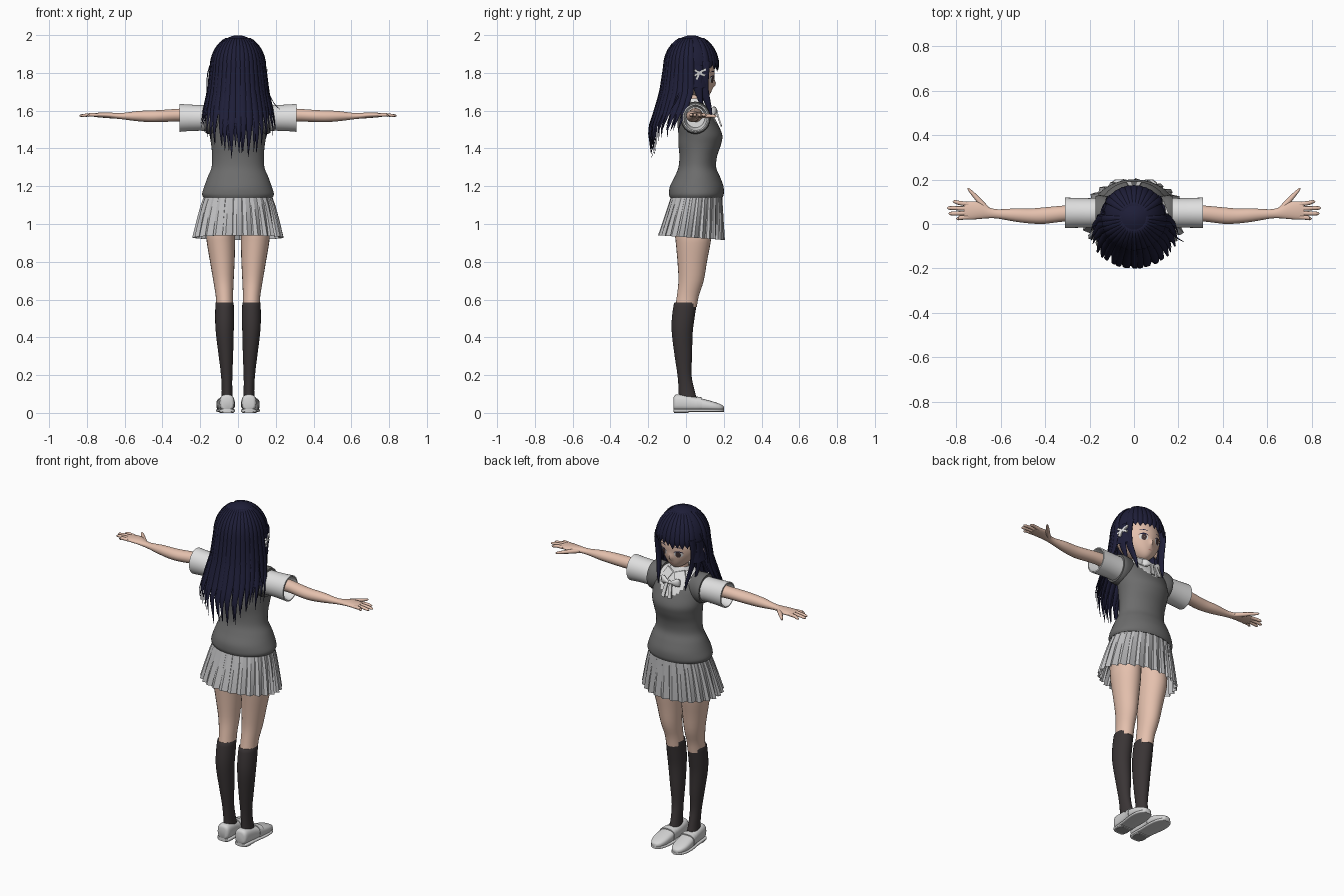
import bpy, bmesh, math, random
from mathutils import Vector
from mathutils.bvhtree import BVHTree

random.seed(4)
if "Cube" in bpy.data.objects:
    bpy.data.objects.remove(bpy.data.objects["Cube"])


def material(name, r, g, b):
    m = bpy.data.materials.new(name)
    m.use_nodes = True
    m.diffuse_color = (r, g, b, 1)
    m.node_tree.nodes["Principled BSDF"].inputs["Base Color"].default_value = (r, g, b, 1)
    return m


SKIN = material("skin", .78, .53, .42)
HAIR = material("navy hair", .013, .013, .04)
VEST = material("grey knit", .15, .15, .15)
SHIRT = material("white cloth", .74, .74, .74)
SKIRT = material("light grey pleats", .5, .5, .51)
SOCK = material("charcoal sock", .042, .035, .036)
SHOE = material("pale shoe", .66, .66, .66)
SOLE = material("grey sole", .3, .3, .3)
EYE = material("dark brown eye", .06, .035, .035)
LIP = material("soft lip", .5, .2, .17)


def finish(name, bm, *mats, mirror=False, angle=50):
    bmesh.ops.recalc_face_normals(bm, faces=bm.faces)
    mesh = bpy.data.meshes.new(name)
    bm.to_mesh(mesh)
    bm.free()
    ob = bpy.data.objects.new(name, mesh)
    bpy.context.collection.objects.link(ob)
    for m in mats:
        mesh.materials.append(m)
    bpy.ops.object.select_all(action='DESELECT')
    ob.select_set(True)
    bpy.context.view_layer.objects.active = ob
    if angle:
        bpy.ops.object.shade_smooth_by_angle(angle=math.radians(angle))
    if mirror:
        ob.modifiers.new("mirror", 'MIRROR').use_mirror_merge = False
    return ob


def skin_rings(bm, rings, caps=True):
    rows = [[bm.verts.new(p) for p in r] for r in rings]
    n = len(rows[0])
    for a, b in zip(rows, rows[1:]):
        for i in range(n):
            bm.faces.new((a[i], a[(i + 1) % n], b[(i + 1) % n], b[i]))
    if caps:
        bm.faces.new(rows[0])
        bm.faces.new(rows[-1])


def smooth_rows(rows, steps):
    """Catmull-Rom interpolation between cross-section rows."""
    out = []
    for i in range(len(rows) - 1):
        p = [Vector(rows[max(0, min(len(rows) - 1, i + k))]) for k in (-1, 0, 1, 2)]
        for s in range(steps):
            t = s / steps
            out.append(p[1] + (p[2] - p[0]) * (t / 2)
                       + (2 * p[0] - 5 * p[1] + 4 * p[2] - p[3]) * (t * t / 2)
                       + (3 * p[1] - p[0] - 3 * p[2] + p[3]) * (t ** 3 / 2))
    return out + [Vector(rows[-1])]


def loft(bm, rows, axis='z', n=24, steps=3, power=1.0, caps=True):
    """Rows are (position on axis, centre 1, centre 2, radius 1, radius 2)."""
    rings = []
    for t, c1, c2, r1, r2 in smooth_rows(rows, steps):
        ring = []
        for i in range(n):
            a = math.tau * i / n
            c, s = (math.copysign(abs(f(a)) ** power, f(a)) for f in (math.cos, math.sin))
            u, v = c1 + r1 * c, c2 + r2 * s
            ring.append({'z': (u, v, t), 'x': (t, u, v), 'y': (u, t, v)}[axis])
        rings.append(ring)
    skin_rings(bm, rings, caps)


def span(rows, cx=0):
    """Turn (z, half width, back y, front y) into loft rows."""
    return [(z, cx, (b + f) / 2, w, (f - b) / 2) for z, w, b, f in rows]


# Knitted vest with a rounded neck opening showing the shirt
bm = bmesh.new()
loft(bm, span([(1.14, .183, -.085, .193), (1.16, .19, -.09, .2), (1.2, .178, -.085, .198),
               (1.25, .16, -.06, .18), (1.3, .14, -.04, .16), (1.36, .137, -.035, .165),
               (1.42, .142, -.04, .185), (1.47, .15, -.04, .192), (1.53, .155, -.045, .168),
               (1.58, .16, -.04, .14), (1.62, .13, -.03, .115), (1.645, .07, -.01, .095)]),
     n=64, steps=5)
for f in bm.faces:
    c = f.calc_center_median()
    if (c.y > .05 and c.z > 1.52 + 9 * c.x ** 2) or c.z > 1.635:
        f.material_index = 1
finish("vest", bm, VEST, SHIRT)

# Vest armholes and short sleeves with hollow cuffs
bm = bmesh.new()
loft(bm, [(.1, .05, 1.562, .07, .085), (.15, .05, 1.562, .08, .086), (.172, .05, 1.562, .076, .08)], 'x')
finish("vest_armholes", bm, VEST, mirror=True)
bm = bmesh.new()
loft(bm, [(.13, .05, 1.56, .068, .07), (.2, .05, 1.562, .066, .068), (.26, .05, 1.562, .067, .07),
          (.31, .05, 1.562, .069, .074), (.311, .05, 1.562, .062, .067), (.25, .05, 1.565, .05, .055)],
     'x', steps=1, n=32)
finish("sleeves", bm, SHIRT, mirror=True)

# Pleated skirt with a knife-pleat zigzag
bm = bmesh.new()
rings, pleats = [], 26
for k in range(5):
    t = k / 4
    ring = []
    for i in range(pleats * 3):
        a = math.tau * (i + (0, .1, .75)[i % 3]) / (pleats * 3)
        d = 1 + (0, .03, -.045)[i % 3] * (.4 + t)
        z = 1.15 - t * (.222 + .012 * math.sin(a))
        ring.append(((.178 + .055 * t ** .8) * d * math.cos(a),
                     .057 - .028 * t + (.133 + .037 * t) * d * math.sin(a), z))
    rings.append(ring)
skin_rings(bm, rings, caps=False)
finish("skirt", bm, SKIRT, angle=15)

# Hips and bare legs
bm = bmesh.new()
loft(bm, span([(1.03, .1, -.03, .1), (1.06, .16, -.07, .16), (1.14, .165, -.07, .17)]))
finish("hips", bm, SHIRT)
bm = bmesh.new()
loft(bm, [(1.1, .088, .04, .085, .1), (.95, .091, .038, .077, .096), (.9, .09, .038, .075, .092),
          (.8, .083, .033, .065, .078), (.7, .077, .027, .054, .067), (.62, .072, .01, .046, .058),
          (.56, .07, 0, .045, .057)])
finish("legs", bm, SKIN, mirror=True)

# Knee socks
bm = bmesh.new()
loft(bm, [(.57, .071, 0, .044, .055), (.582, .071, -.003, .048, .06), (.5, .071, -.015, .05, .06),
          (.42, .07, -.02, .047, .055), (.3, .064, -.014, .038, .046), (.2, .06, -.008, .03, .037),
          (.12, .058, .003, .028, .042), (.06, .058, .012, .032, .05)])
finish("socks", bm, SOCK, mirror=True)

# Loafers: upper, instep strap, sole and heel
upper = [(-.066, .058, .05, .024, .03), (-.055, .058, .054, .037, .042), (-.01, .059, .053, .041, .043),
         (.04, .062, .048, .043, .038), (.1, .066, .041, .048, .031), (.15, .068, .034, .045, .024),
         (.185, .068, .028, .032, .017), (.2, .068, .024, .014, .01)]
bm = bmesh.new()
loft(bm, upper, 'y', power=.75)
loft(bm, [(.055, .063, .048, .046, .039), (.085, .065, .046, .05, .036)], 'y', power=.75)
finish("shoes", bm, SHOE, mirror=True)
bm = bmesh.new()
loft(bm, [(y, x, .013, w + .003, .008) for y, x, z, w, h in upper], 'y', power=.5)
loft(bm, [(-.064, .058, .01, .028, .01), (-.05, .058, .01, .038, .01), (.012, .06, .01, .042, .01)], 'y', power=.5)
finish("shoe_soles", bm, SHOE, mirror=True)
bm = bmesh.new()
loft(bm, [(.0, .06, -.025, .036, .03), (.004, .06, -.025, .036, .03)], power=.6)
finish("heel_pads", bm, SOLE, mirror=True)

# Arms, hands and fingers
bm = bmesh.new()
loft(bm, [(.18, .05, 1.575, .042, .042), (.3, .048, 1.577, .036, .034), (.4, .038, 1.572, .037, .032),
          (.46, .036, 1.57, .034, .031), (.53, .04, 1.571, .03, .027), (.61, .045, 1.571, .021, .017),
          (.65, .05, 1.573, .024, .015), (.69, .06, 1.576, .037, .015), (.73, .061, 1.577, .041, .013),
          (.765, .06, 1.577, .038, .009)], 'x')
for y0, x1, y1 in ((.089, .815, .1), (.069, .84, .072), (.049, .833, .047), (.031, .8, .024)):
    loft(bm, [(.745, y0, 1.577, .0105, .0095), (.785, (y0 + y1) / 2, 1.578, .0095, .009),
              (x1 - .01, y1, 1.574, .008, .007), (x1, y1, 1.573, .002, .002)], 'x', n=10)
loft(bm, [(.65, .06, 1.572, .014, .012), (.69, .097, 1.572, .018, .012), (.72, .13, 1.572, .014, .009),
          (.742, .153, 1.571, .008, .007), (.749, .16, 1.571, .002, .002)], 'x', n=12)
finish("arms", bm, SKIN, mirror=True)

# Neck and head with a tapered jaw, nose and ears
bm = bmesh.new()
loft(bm, [(1.6, 0, .045, .055, .05), (1.64, 0, .045, .042, .043), (1.72, 0, .05, .04, .043)])
finish("neck", bm, SKIN)
bm = bmesh.new()
bmesh.ops.create_uvsphere(bm, u_segments=48, v_segments=32, radius=1)
for v in bm.verts:
    x, y, z = v.co
    k = max(0, -z)
    nose = math.exp(-(x / .1) ** 2 - ((z + .42) / .13) ** 2) * (.014 if y > 0 else 0)
    v.co = (x * .118 * (1 - .38 * k ** 2), .035 + y * .117 * (1 - .1 * k) + .045 * k ** 2 + nose, 1.8 + z * .138)
head_tree = BVHTree.FromBMesh(bm)
finish("head", bm, SKIN)
bm = bmesh.new()
loft(bm, [(.105, .035, 1.77, .012, .02), (.135, .03, 1.772, .02, .03), (.148, .025, 1.775, .012, .02)], 'x')
finish("ears", bm, SKIN, mirror=True)


def face_plate(name, mat, cx, cz, rx, rz, lift, mirror=True, bend=0):
    """Thin disc laid onto the face."""
    bm = bmesh.new()
    rings = []
    for s in (1, .75, .5, .25, .02):
        ring = []
        for i in range(20):
            u, w = s * math.cos(math.tau * i / 20), s * math.sin(math.tau * i / 20)
            x, z = cx + rx * u, cz + rz * w - bend * u * u
            hit = head_tree.ray_cast(Vector((x, 1, z)), Vector((0, -1, 0)))[0]
            ring.append((x, hit.y + lift, z))
        rings.append(ring)
    skin_rings(bm, rings, caps=False)
    finish(name, bm, mat, mirror=mirror)


face_plate("eye_whites", SHIRT, .047, 1.765, .023, .017, .0015)
face_plate("irises", EYE, .046, 1.765, .014, .018, .003)
face_plate("eyelashes", HAIR, .048, 1.784, .026, .0035, .004, bend=.008)
face_plate("eyebrows", HAIR, .048, 1.808, .024, .002, .002, bend=.005)
face_plate("mouth", LIP, 0, 1.703, .013, .002, .002, mirror=False)

# Shirt collar with folded points, and neck bow
bm = bmesh.new()
loft(bm, [(1.615, 0, .045, .085, .075), (1.645, 0, .043, .062, .06), (1.665, 0, .04, .052, .052),
          (1.66, 0, .042, .046, .046)], caps=False, n=32)
finish("collar", bm, SHIRT)
bm = bmesh.new()
for pts in (((.004, .108, 1.64), (.055, .085, 1.655), (.085, .11, 1.6), (.04, .15, 1.575)),
            ((.004, .157, 1.595), (.022, .16, 1.59), (.034, .182, 1.52), (.012, .184, 1.515))):
    skin_rings(bm, [pts, [(x, y + .008, z) for x, y, z in pts]])
loft(bm, [(0, .157, 1.597, .011, .01), (.012, .157, 1.597, .008, .009), (.04, .15, 1.6, .014, .022),
          (.058, .143, 1.599, .008, .022)], 'x', n=12)
finish("neck_bow_and_collar_points", bm, SHIRT, mirror=True)

# Hair surface: dome above, long flaring fall below
FALL = [(1.83, .143, .03, .14, .145), (1.7, .16, .03, .135, .165), (1.6, .185, 0, .12, .165),
        (1.5, .2, -.04, .1, .16), (1.28, .18, -.05, .1, .125)]


def hair_point(a, z, off=0):
    """Point at angle a from the face direction, at height z."""
    if z >= 1.83:
        k = math.sqrt(max(0, 1 - ((z - 1.83) / .17) ** 2))
        rx, cy, rf, rb = .143 * k, .03, .14 * k, .145 * k
    else:
        lo, hi = next((h, l) for l, h in zip(FALL, FALL[1:]) if z >= h[0])
        t = (z - lo[0]) / (hi[0] - lo[0])
        rx, cy, rf, rb = (p + (q - p) * t for p, q in zip(lo[1:], hi[1:]))
    c = math.cos(a)
    return ((rx + off) * math.sin(a), cy + ((rf if c > 0 else rb) + off) * c, z)


def lock(bm, a, half, top, tip, off=0, thick=.008, sway=0, taper=.6):
    rings = []
    for k in range(17):
        t = k / 16
        w = half * max(.03, 1 - max(0, (t - taper) / (1 - taper)) ** 1.6)
        z = top - (top - tip) * t ** 1.4
        rings.append([hair_point(a + sway * t * t + w * math.cos(math.tau * i / 8), z,
                                 off + thick * (w / half) * math.sin(math.tau * i / 8)) for i in range(8)])
    skin_rings(bm, rings)


bm = bmesh.new()
rings = []
for k in range(25):
    ring = []
    for i in range(72):
        a = math.tau * i / 72
        f = math.cos(a)
        low = 1.84 if f > .58 else (1.72 if f > .05 else 1.58)
        ring.append(hair_point(a, 1.999 - (1.999 - low) * (k / 24) ** 1.7, -.004))
    rings.append(ring)
skin_rings(bm, rings, caps=False)
bm.faces.new([v for v in bm.verts if v.co.z > 1.9985])
finish("hair_cap", bm, HAIR)

bm = bmesh.new()
for layer, count in ((0, 19), (1, 16)):
    for i in range(count):
        a = math.radians(88 + 184 * (i + .5) / count)
        tip = 1.335 + .15 * abs(math.sin(a)) ** 2 + random.uniform(-.01, .05) + .02 * layer
        lock(bm, a, .125, 1.985, tip, -.012 * layer, .007, random.uniform(-.05, .05))
finish("back_hair", bm, HAIR)

# Fringe and long locks framing the face
bm = bmesh.new()
for i in range(11):
    a = math.radians(-55 + 11 * i)
    lock(bm, a, .135, 1.985, 1.812 + random.uniform(-.008, .012), .001, .006, taper=.82)
finish("fringe", bm, HAIR)
bm = bmesh.new()
loft(bm, [(1.86, .11, .1, .015, .03), (1.8, .118, .095, .012, .028), (1.72, .112, .095, .011, .024),
          (1.65, .1, .112, .01, .018), (1.6, .092, .128, .007, .01), (1.56, .088, .135, .001, .001)], n=12)
loft(bm, [(1.84, .13, .06, .01, .03), (1.74, .133, .06, .01, .026), (1.66, .125, .075, .008, .014),
          (1.6, .118, .09, .001, .001)], n=12)
finish("side_locks", bm, HAIR, mirror=True)

# Loose wisps
bm = bmesh.new()
loft(bm, [(1.88, -.13, .05, .004, .006), (1.8, -.16, .04, .003, .004), (1.7, -.167, .03, .001, .002)], n=6)
loft(bm, [(.15, -.02, 1.72, .006, .006), (.19, -.06, 1.64, .004, .004), (.225, -.08, 1.605, .001, .001)], 'x', n=6)
finish("hair_wisps", bm, HAIR)

# Crossed ribbon hair clip
bm = bmesh.new()
for y0, z0, y1, z1 in ((.045, 1.815, .1, 1.785), (.045, 1.785, .105, 1.82), (.07, 1.8, .055, 1.765)):
    d = Vector((y1 - y0, z1 - z0)).normalized() * .006
    pts = [(y0 - d.y, z0 + d.x), (y0 + d.y, z0 - d.x), (y1 + d.y, z1 - d.x), (y1 - d.y, z1 + d.x)]
    skin_rings(bm, [[(x - (y - .045) * .35, y, z) for y, z in pts] for x in (.145, .156)])
finish("hair_clip", bm, SHIRT)
